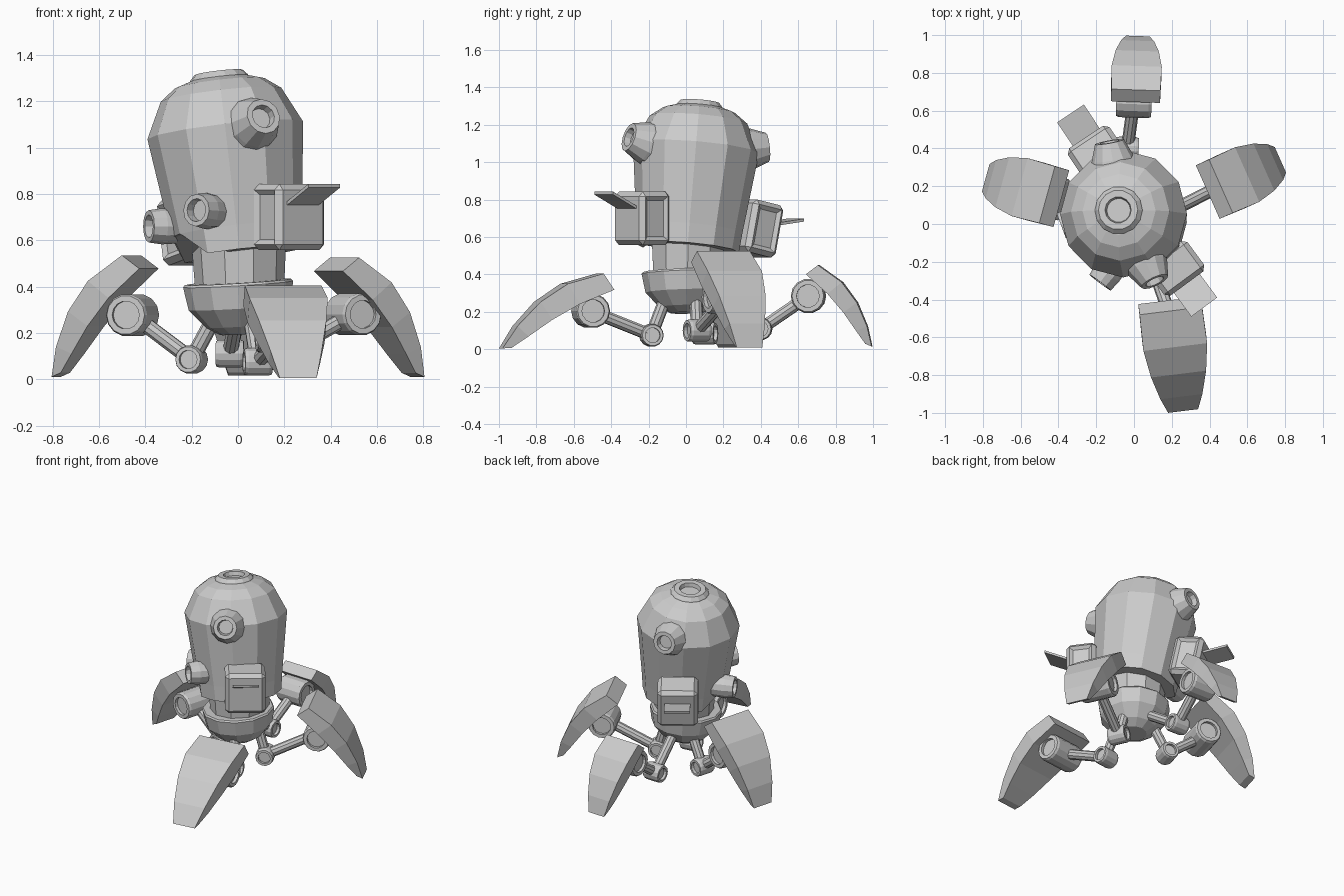
import bpy, bmesh, math
from mathutils import Vector, Matrix

if "Cube" in bpy.data.objects:
    bpy.data.objects.remove(bpy.data.objects["Cube"])


def finish(name, bm):
    bmesh.ops.recalc_face_normals(bm, faces=bm.faces[:])
    me = bpy.data.meshes.new(name)
    bm.to_mesh(me)
    bm.free()
    ob = bpy.data.objects.new(name, me)
    bpy.context.collection.objects.link(ob)
    return ob


def loft(name, rings):
    """Skin equal-length rings of points and cap both ends."""
    bm = bmesh.new()
    vs = [[bm.verts.new(p) for p in ring] for ring in rings]
    n = len(vs[0])
    for a, b in zip(vs, vs[1:]):
        for i in range(n):
            bm.faces.new((a[i], a[(i + 1) % n], b[(i + 1) % n], b[i]))
    bm.faces.new(vs[0])
    bm.faces.new(vs[-1])
    return finish(name, bm)


def lathe(name, profile, loc, axis, n=12, notch=()):
    """Turn (radius, height) points around an axis through loc."""
    q = Vector(axis).to_track_quat('Z', 'Y')
    # near-vertical axes keep their facet angles aligned with the world
    if Vector(axis).normalized().z > 0.9:
        q = Vector((0, 0, 1)).rotation_difference(Vector(axis))
    rings = []
    for k, (r, h) in enumerate(profile):
        ring = []
        for i in range(n):
            a = 2 * math.pi * i / n
            lift = 0.1 if k == 0 and i in notch else 0
            ring.append(q @ Vector((r * math.cos(a), r * math.sin(a), h + lift)) + Vector(loc))
        rings.append(ring)
    return loft(name, rings)


def rod(name, a, b, r):
    a, b = Vector(a), Vector(b)
    return lathe(name, [(r, 0), (r, (b - a).length)], a, b - a, 10)


def joint(name, c, axis, r, length):
    """Drum with a recessed disc in each end."""
    h, i = length / 2, r * 0.66
    return lathe(name, [(i, -h + .02), (i, -h), (r * .92, -h), (r, -h + .015),
                        (r, h - .015), (r * .92, h), (i, h), (i, h - .02)], c, axis, 14)


# Tilted upper body
base, tilt = Vector((.005, .01, .555)), Vector((-.09, .065, .775))
lathe("body_shell", [(.275, -.015), (.285, .09), (.338, .525), (.262, .68), (.195, .73), (.13, .75)],
      base, tilt, 12, notch=(6, 7))
lathe("top_hatch", [(.135, .73), (.125, .755), (.105, .777), (.07, .777), (.062, .745)], base, tilt, 14)

# Neck and hip bowl
lathe("neck", [(.19, .36), (.205, .6)], (.015, 0, 0), (-.02, .02, 1), 10)
lathe("hip_bowl", [(.09, -.225), (.15, -.19), (.22, -.11), (.238, -.01), (.23, 0), (.19, 0)],
      (0, 0, .42), (-.06, -.03, 1), 12)

# Eyes: frustum with recessed lens, placed by tip and direction
big_eye = [(.12, -.2), (.12, -.12), (.112, -.09), (.078, 0), (.052, 0), (.046, -.035)]
pod = [(.07, -.2), (.078, -.06), (.07, 0), (.05, 0), (.046, -.04)]
for name, prof, tip, d in (
        ("front_eye", big_eye, (.11, -.305, 1.135), (.4, -.85, .3)),
        ("back_eye", big_eye, (-.13, .435, 1.08), (-.17, .95, .1)),
        ("front_left_pod", pod, (-.18, -.31, .73), (-.6, -.8, .05)),
        ("left_pod", pod, (-.385, -.01, .66), (-.93, -.35, 0))):
    lathe(name, prof, tip, d, 12)


# Side boxes with slots in their sides and a raised flap
def side_box(name, face, yaw_dir, pitch, flap_root, flap_rise):
    m = (Matrix.Translation(face)
         @ Matrix.Rotation(math.atan2(yaw_dir[1], yaw_dir[0]), 4, 'Z')
         @ Matrix.Rotation(pitch, 4, 'Y'))
    bm = bmesh.new()
    bmesh.ops.create_cube(bm, size=1)
    bmesh.ops.scale(bm, vec=(.2, .265, .285), verts=bm.verts)
    bmesh.ops.translate(bm, vec=(-.1, 0, 0), verts=bm.verts)
    bmesh.ops.bevel(bm, geom=bm.edges[:], offset=.025, segments=1, affect='EDGES')
    sides = [f for f in bm.faces if abs(f.normal.y) > .9]
    bmesh.ops.inset_individual(bm, faces=sides, thickness=.03, depth=0)
    for f in sides:
        bmesh.ops.translate(bm, vec=f.normal * -.015, verts=f.verts[:])
    bmesh.ops.transform(bm, matrix=m, verts=bm.verts)
    finish(name, bm)
    loft(name + "_flap", [
        [m @ Vector((x, y, z + t)) for y, t in ((-.085, -.008), (.085, -.008), (.085, .008), (-.085, .008))]
        for x, z in ((-.03, flap_root), (.155, flap_root + flap_rise))])


side_box("front_right_box", (.28, -.315, .70), (.59, -.8), 0, .045, .09)
side_box("back_left_box", (-.24, .44, .625), (-.55, .83), math.radians(12), .035, .065)

# Legs: armour shell, knee drum, ankle drum and rods
# (along, outer offset, inner along, inner offset, half width), relative to shell length
SHELL = ((0, 0, .06, -.04, .12), (.2, .075, .22, -.045, .168), (.46, .122, .45, -.05, .22),
         (.72, .108, .7, -.08, .255), (1, 0, .99, -.155, .25))
LEGS = {  # shell tip, shell shoulder, knee, ankle, hip
    "back": ((.02, .995, .015), (.01, .71, .45), (0, .655, .285), (-.035, .40, .11), (0, .12, .3)),
    "right": ((.775, .34, .01), (.46, .2, .525), (.495, .22, .28), (.18, .06, .1), (.12, .05, .3)),
    "front": ((.26, -.99, .005), (.195, -.46, .405), (.2, -.51, .205), (.085, -.185, .075), (.05, -.1, .3)),
    "left": ((-.785, .245, .01), (-.46, .155, .535), (-.455, .15, .277), (-.2, .1, .085), (-.1, .07, .27)),
}
for side, pts in LEGS.items():
    tip, top, knee, ankle, hip = map(Vector, pts)
    L = (top - tip).length
    c = (top - tip) / L
    s = c.cross(Vector((0, 0, 1))).normalized()
    n = s.cross(c).normalized()
    rings = []
    for a, o, ia, io, w in SHELL:
        p, q, w = tip + (c * a + n * o) * L, tip + (c * ia + n * io) * L, s * w * L
        rings.append([p - w, p + w, q + w, q - w])
    loft(side + "_leg_shell", rings)
    joint(side + "_knee", knee, s, .092, .36 * L)
    joint(side + "_ankle", ankle, s, .061, .12)
    rod(side + "_upper_rod", hip, ankle, .034)
    rod(side + "_lower_rod", ankle, knee, .034)
